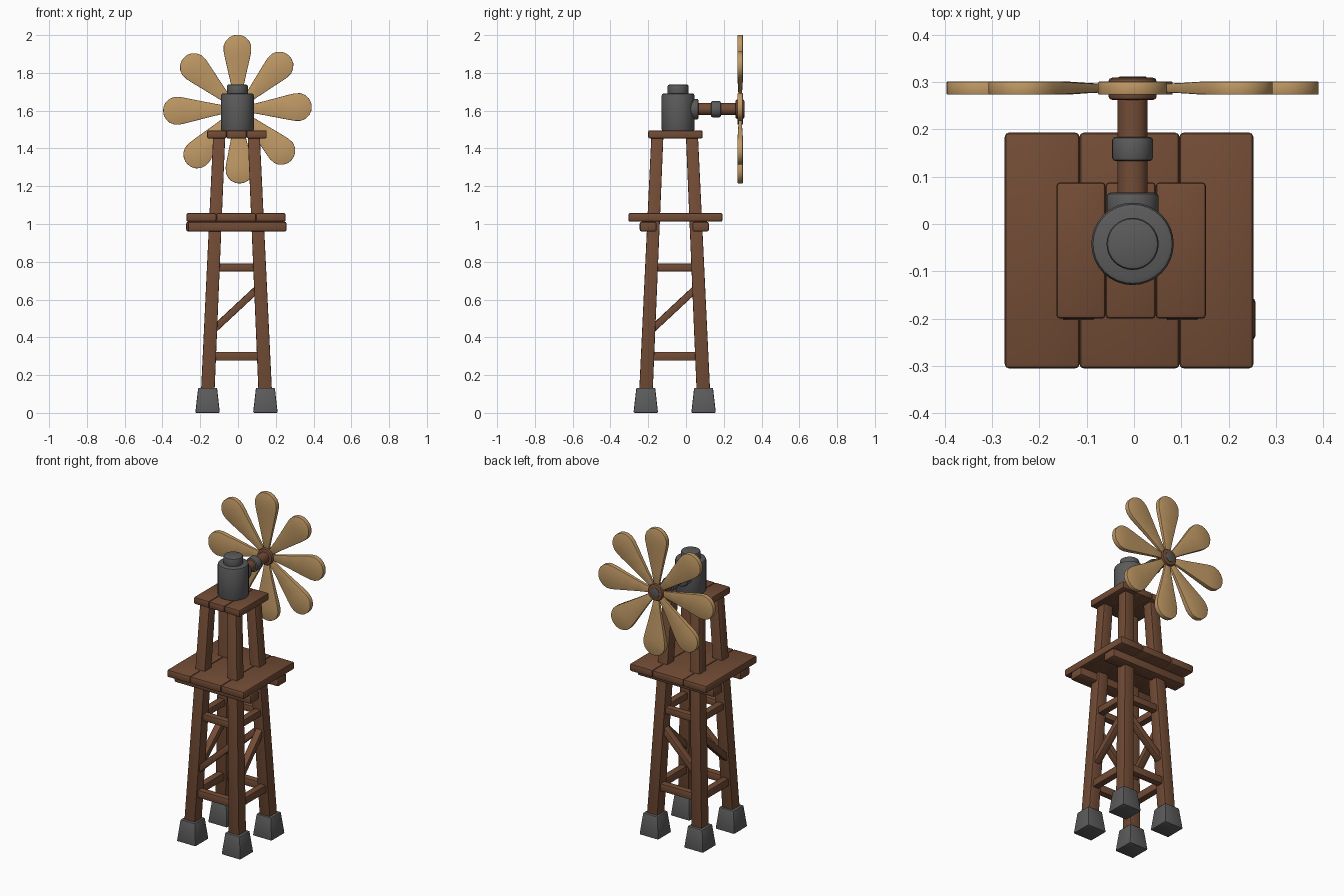
import bpy, bmesh, math
from mathutils import Vector, Matrix

if "Cube" in bpy.data.objects:
    bpy.data.objects.remove(bpy.data.objects["Cube"])


def material(name, rgb):
    m = bpy.data.materials.new(name)
    m.diffuse_color = (*rgb, 1)
    m.use_nodes = True
    m.node_tree.nodes["Principled BSDF"].inputs["Base Color"].default_value = m.diffuse_color
    return m


WOOD = material("brown wood", (0.17, 0.072, 0.036))
GREY = material("grey metal", (0.105, 0.105, 0.105))
TAN = material("tan blade wood", (0.53, 0.32, 0.13))


def finish(name, bm, mat, bevel=0.0, segments=2, sharp=30):
    bmesh.ops.recalc_face_normals(bm, faces=bm.faces)
    if bevel:
        edges = [e for e in bm.edges if e.calc_face_angle(0) > math.radians(sharp)]
        bmesh.ops.bevel(bm, geom=edges, offset=bevel, segments=segments,
                        profile=0.5, affect='EDGES', clamp_overlap=True)
    mesh = bpy.data.meshes.new(name)
    bm.to_mesh(mesh)
    bm.free()
    mesh.materials.append(mat)
    ob = bpy.data.objects.new(name, mesh)
    bpy.context.collection.objects.link(ob)
    bpy.ops.object.select_all(action='DESELECT')
    ob.select_set(True)
    bpy.context.view_layer.objects.active = ob
    bpy.ops.object.shade_smooth_by_angle(angle=math.radians(40))
    return ob


def post(name, bottom, top, h0, h1, mat, bevel):
    """Square tapered post with level ends."""
    bm = bmesh.new()
    bmesh.ops.create_cube(bm, size=2)
    for v in bm.verts:
        c, h = (top, h1) if v.co.z > 0 else (bottom, h0)
        v.co = Vector((c[0] + v.co.x * h, c[1] + v.co.y * h, c[2]))
    finish(name, bm, mat, bevel)


def box(name, lo, hi, mat, bevel):
    bm = bmesh.new()
    bmesh.ops.create_cube(bm, size=1)
    lo, hi = Vector(lo), Vector(hi)
    for v in bm.verts:
        v.co = (lo + hi) / 2 + v.co * (hi - lo)
    finish(name, bm, mat, bevel)


def beam(name, a, b, depth, height):
    a, b = Vector(a), Vector(b)
    d = (b - a).normalized()
    s = d.cross(Vector((0, 0, 1))).normalized()
    u = s.cross(d)
    bm = bmesh.new()
    bmesh.ops.create_cube(bm, size=1)
    for v in bm.verts:
        x, y, z = v.co
        v.co = (a + b) / 2 + s * x * depth + u * y * height + d * z * (b - a).length
    finish(name, bm, WOOD, 0.005)


def cylinder(name, centre, radius, start, end, mat, bevel, along_y=False):
    """Upright by default, else running along y from start to end."""
    bm = bmesh.new()
    bmesh.ops.create_cone(bm, cap_ends=True, segments=32, radius1=radius,
                          radius2=radius, depth=end - start)
    mid = (start + end) / 2
    if along_y:
        mat4 = Matrix.Translation((centre[0], mid, centre[1])) @ Matrix.Rotation(math.pi / 2, 4, 'X')
    else:
        mat4 = Matrix.Translation((centre[0], centre[1], mid))
    bmesh.ops.transform(bm, matrix=mat4, verts=bm.verts)
    finish(name, bm, mat, bevel)


# Tower: four leaning legs on stone feet
CX, CY = -0.008, -0.06


def off(z):
    return 0.157 - 0.065 * z / 1.455


for i, (sx, sy) in enumerate([(-1, -1), (1, -1), (1, 1), (-1, 1)]):
    fx, fy = CX + sx * 0.153, CY + sy * 0.153
    post(f"foot_{i}", (fx, fy, 0), (fx, fy, 0.133), 0.065, 0.05, GREY, 0.006)
    post(f"leg_{i}", (CX + sx * off(0.05), CY + sy * off(0.05), 0.05),
         (CX + sx * off(1.46), CY + sy * off(1.46), 1.46), 0.036, 0.032, WOOD, 0.004)

# Rails and diagonal braces on all four sides
for side in (-1, 1):
    for name, z0, z1, h in (("lower_rail", 0.3, 0.3, 0.047),
                            ("upper_rail", 0.77, 0.77, 0.042),
                            ("brace", 0.425, 0.672, 0.037)):
        r0, r1 = off(z0), off(z1)
        beam(f"{name}_x_{side}", (CX - r0, CY + side * r0, z0), (CX + r1, CY + side * r1, z1), 0.042, h)
        beam(f"{name}_y_{side}", (CX + side * r0, CY - r0, z0), (CX + side * r1, CY + r1, z1), 0.042, h)

# Middle platform: two bearers and three planks
box("front_bearer", (-0.266, -0.245, 0.96), (0.257, -0.156, 1.012), WOOD, 0.01)
box("back_bearer", (-0.274, 0.034, 0.96), (0.25, 0.121, 1.012), WOOD, 0.01)
for i, (x0, x1) in enumerate([(-0.273, -0.115), (-0.115, 0.096), (0.096, 0.252)]):
    box(f"deck_plank_{i}", (x0, -0.305, 1.012), (x1, 0.193, 1.058), WOOD, 0.009)

# Top platform
for i, (x0, x1) in enumerate([(-0.164, -0.06), (-0.06, 0.046), (0.046, 0.152)]):
    box(f"top_plank_{i}", (x0, -0.2, 1.453), (x1, 0.088, 1.496), WOOD, 0.008)

# Gear housing
HX, HZ = -0.003, 1.608
cylinder("gear_housing", (HX, -0.042), 0.087, 1.49, 1.692, GREY, 0.012)
cylinder("housing_cap", (HX, -0.042), 0.055, 1.68, 1.738, GREY, 0.008)

# Shaft, collar and hub
cylinder("shaft_flange", (HX, HZ), 0.055, 0.0, 0.066, GREY, 0.008, True)
cylinder("shaft", (HX, HZ), 0.032, 0.05, 0.28, WOOD, 0, True)
cylinder("shaft_collar", (HX, HZ), 0.043, 0.133, 0.184, GREY, 0.007, True)
cylinder("hub", (HX, HZ), 0.051, 0.262, 0.309, WOOD, 0.008, True)
cylinder("hub_cap", (HX, HZ), 0.03, 0.29, 0.311, GREY, 0.002, True)

# Eight teardrop blades: (radius, half width, half thickness)
PROFILE = [(0.03, 0.014, 0.007), (0.12, 0.032, 0.009), (0.2, 0.05, 0.011),
           (0.27, 0.066, 0.0135), (0.305, 0.073, 0.014), (0.335, 0.073, 0.014),
           (0.36, 0.063, 0.014), (0.38, 0.044, 0.014), (0.39, 0.024, 0.014),
           (0.393, 0.008, 0.014)]
for i, deg in enumerate([90, 46, 2, -43.5, -88, -131.5, 181.5, 136]):
    bm = bmesh.new()
    rings = [[bm.verts.new((r, y, w)) for y, w in ((-t, -hw), (-t, hw), (t, hw), (t, -hw))]
             for r, hw, t in PROFILE]
    for a, b in zip(rings, rings[1:]):
        for k in range(4):
            bm.faces.new((a[k], a[(k + 1) % 4], b[(k + 1) % 4], b[k]))
    bm.faces.new(rings[0])
    bm.faces.new(rings[-1])
    place = Matrix.Translation((HX, 0.287, HZ)) @ Matrix.Rotation(-math.radians(deg), 4, 'Y')
    bmesh.ops.transform(bm, matrix=place, verts=bm.verts)
    finish(f"blade_{i}", bm, TAN, 0.006, sharp=50)
